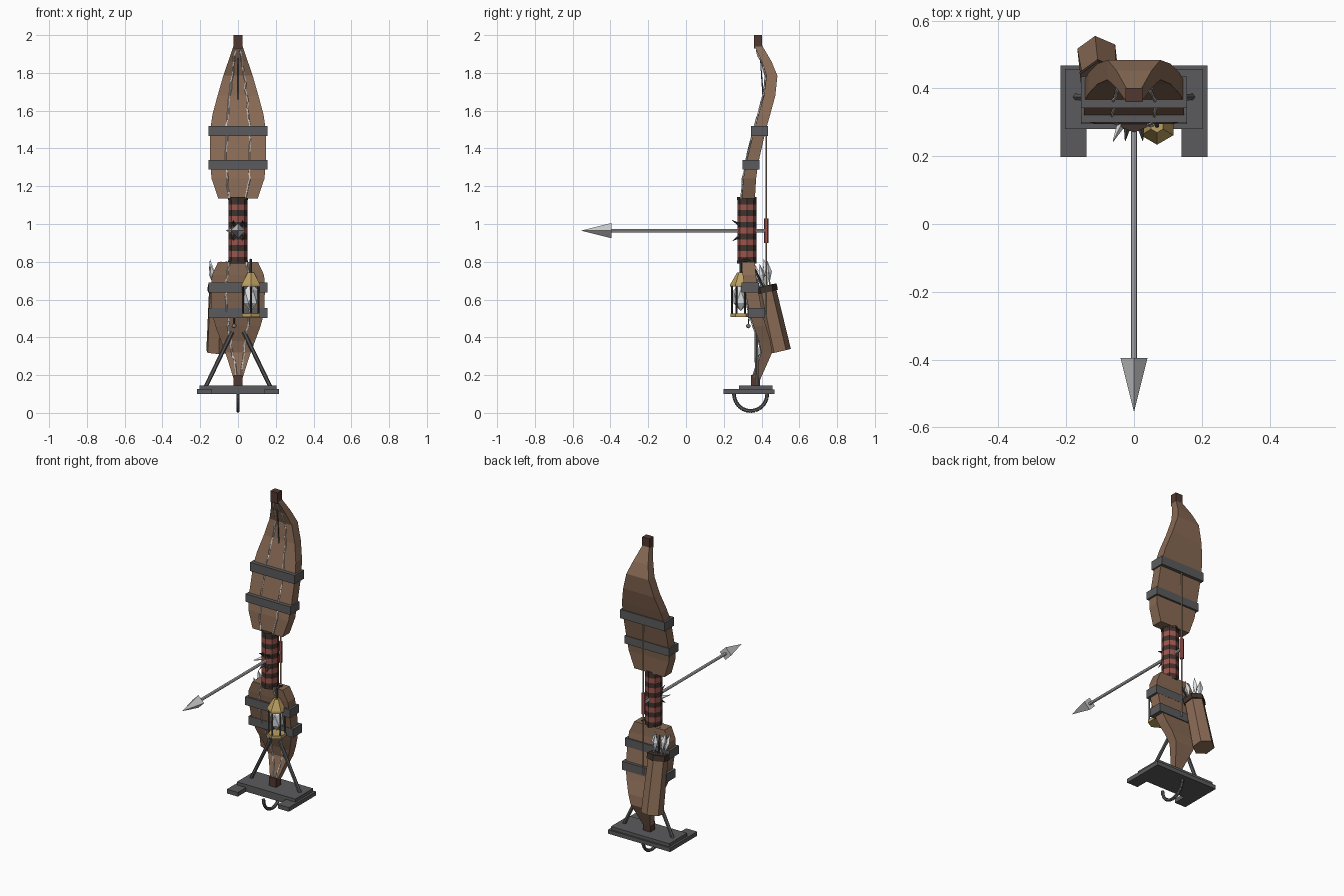
import bpy, bmesh, math, random
from mathutils import Vector, Matrix

if "Cube" in bpy.data.objects:
    bpy.data.objects.remove(bpy.data.objects["Cube"])

random.seed(4)


def mat(name, r, g, b):
    m = bpy.data.materials.new(name)
    m.diffuse_color = (r, g, b, 1)
    m.use_nodes = True
    m.node_tree.nodes["Principled BSDF"].inputs["Base Color"].default_value = m.diffuse_color
    return m


WOOD = mat("brown wood", 0.25, 0.145, 0.09)
DARK = mat("dark brown leather", 0.05, 0.032, 0.026)
TIP = mat("reddish dark wood", 0.085, 0.04, 0.03)
RED = mat("red cloth", 0.33, 0.09, 0.075)
IRON = mat("dark iron", 0.105, 0.105, 0.11)
BLACK = mat("blackened iron", 0.05, 0.05, 0.053)
STEEL = mat("light steel", 0.6, 0.6, 0.61)
GOLD = mat("brass", 0.5, 0.35, 0.12)
WHITE = mat("pale feather", 0.8, 0.82, 0.84)
CORD = mat("tan cord", 0.45, 0.38, 0.25)


def finish(name, bm, *mats):
    bmesh.ops.recalc_face_normals(bm, faces=bm.faces)
    me = bpy.data.meshes.new(name)
    bm.to_mesh(me)
    bm.free()
    for m in mats:
        me.materials.append(m)
    ob = bpy.data.objects.new(name, me)
    bpy.context.collection.objects.link(ob)
    return ob


def add_box(bm, lo, hi):
    lo, hi = Vector(lo), Vector(hi)
    bmesh.ops.create_cube(bm, size=1, matrix=Matrix.Translation((lo + hi) / 2) @ Matrix.Diagonal((*(hi - lo), 1)))


def box(name, lo, hi, m):
    bm = bmesh.new()
    add_box(bm, lo, hi)
    return finish(name, bm, m)


def rods(name, segs, m, n=6):
    """Cones or cylinders, each given as (start, end, start radius, end radius)."""
    bm = bmesh.new()
    for a, b, r1, r2 in segs:
        a, b = Vector(a), Vector(b)
        d = b - a
        rot = d.to_track_quat('Z', 'Y').to_matrix().to_4x4()
        bmesh.ops.create_cone(bm, cap_ends=True, segments=n, radius1=r1, radius2=r2, depth=d.length,
                              matrix=Matrix.Translation((a + b) / 2) @ rot)
    return finish(name, bm, m)


def path(name, pts, r, m, n=6):
    return rods(name, [(a, b, r, r) for a, b in zip(pts, pts[1:])], m, n)


# Bow limbs: (z, centre y, half width, half thickness)
UPPER = [(1.135, .33, .105, .035), (1.24, .337, .14, .034), (1.32, .35, .147, .032), (1.5, .392, .147, .031),
         (1.58, .415, .135, .031), (1.68, .443, .108, .03), (1.785, .455, .078, .029), (1.86, .427, .052, .026),
         (1.95, .38, .022, .02)]
LOWER = [(.80, .33, .105, .035), (.73, .335, .138, .035), (.66, .345, .143, .035), (.53, .37, .138, .034),
         (.46, .39, .12, .033), (.38, .417, .09, .031), (.32, .427, .068, .029), (.26, .405, .048, .025),
         (.17, .37, .02, .02)]


def limb(name, rows):
    bm = bmesh.new()
    loops = []
    for z, y, w, t in rows:
        loops.append([bm.verts.new((sx * w, y + sy * t, z))
                      for sx, sy in ((-1, -1), (1, -1), (1, 1), (-1, 1))])
    for a, b in zip(loops, loops[1:]):
        for i in range(4):
            j = (i + 1) % 4
            bm.faces.new((a[i], a[j], b[j], b[i]))
    bm.faces.new(loops[0])
    bm.faces.new(loops[-1])
    finish(name, bm, WOOD)


def strand(name, rows, side):
    """Jagged wire running down the front face of a limb."""
    pts = []
    for a, b in zip(rows, rows[1:]):
        for k in range(3):
            z, y, w, t = (p + (q - p) * k / 3 for p, q in zip(a, b))
            pts.append((side * w * .42 + random.uniform(-.005, .005), y - t - random.uniform(0, .006), z))
    path(name, pts, .0045, STEEL, 4)


for label, rows in (("upper", UPPER), ("lower", LOWER)):
    limb(label + "_limb", rows)
    for s, word in ((-1, "left"), (1, "right")):
        strand(f"{label}_{word}_strand", rows, s)
rods("upper_centre_spike", [((0, .41, 1.65), (0, .392, 1.90), .004, .002)], IRON, 4)
box("upper_tip", (-.025, .36, 1.93), (.025, .402, 2.0), TIP)
box("lower_tip", (-.025, .345, .14), (.025, .392, .20), TIP)

# Metal bands round the limbs
for i, (z0, z1, y0, y1) in enumerate([(1.465, 1.52, .343, .435), (1.288, 1.338, .299, .39),
                                      (.638, .69, .295, .385), (.502, .555, .328, .418)]):
    box(f"limb_band_{i + 1}", (-.156, y0, z0), (.156, y1, z1), IRON)

# Grip with alternating wraps, collars at both ends
GY = .322
n = 11
h = (1.135 - .795) / n
for word, m, par in (("dark", DARK, 0), ("red", RED, 1)):
    rods(f"grip_{word}_wraps", [((0, GY, .795 + i * h), (0, GY, .795 + (i + 1) * h), .05, .05)
                                for i in range(n) if i % 2 == par], m, 8)
rods("grip_collars", [((0, GY, z), (0, GY, z + .016), .052, .052) for z in (.79, 1.127)], DARK, 8)

# Claws where the arrow leaves the grip
rods("dark_claws", [((x, .285, .965 + s * .03), (x * 1.3, .245, .965 + s * .055), .01, .001)
                    for x in (-.02, .02) for s in (-1, 1)], BLACK, 4)
rods("pale_claw", [((-.035, .30, .965), (-.062, .243, .965), .014, .001)], WHITE, 4)

# String and its red nocking wrap
rods("bowstring", [((0, .425, .52), (0, .425, 1.49), .0045, .0045)], CORD)
rods("string_wrap", [((0, .425, .90), (0, .425, 1.03), .012, .012)], RED)

# Nocked arrow
rods("arrow_shaft", [((0, -.41, .965), (0, .43, .965), .009, .009)], STEEL, 8)
rods("arrow_head", [((0, -.395, .965), (0, -.555, .965), .04, 0)], STEEL, 4)

# Lantern hanging in front of the lower limb
LX, LY = .068, .29
ring = [(LX + .047 * math.cos(k * math.pi / 3 + .52), LY + .047 * math.sin(k * math.pi / 3 + .52)) for k in range(6)]
rods("lantern_base", [((LX, LY, .507), (LX, LY, .525), .055, .055)], GOLD)
rods("lantern_roof", [((LX, LY, .668), (LX, LY, .68), .056, .056),
                      ((LX, LY, .68), (LX, LY, .742), .056, .02)], GOLD)
rods("lantern_posts", [((x, y, .52), (x, y, .67), .005, .005) for x, y in ring], BLACK, 4)
path("lantern_hanger", [(LX, LY, .735), (LX, LY, .80), (LX, .31, .81), (LX, .34, .80)], .007, BLACK)
bm = bmesh.new()
bmesh.ops.create_icosphere(bm, subdivisions=1, radius=.044,
                           matrix=Matrix.Translation((LX, LY, .615)) @ Matrix.Diagonal((1, 1, 1.75, 1)))
finish("lantern_crystal", bm, WHITE)

# Small pendant under the lower band
rods("pendant_cord", [((-.02, .33, .46), (-.02, .335, .53), .003, .003)], BLACK, 4)
bm = bmesh.new()
bmesh.ops.create_icosphere(bm, subdivisions=1, radius=.013, matrix=Matrix.Translation((-.02, .33, .46)))
finish("pendant_ball", bm, STEEL)

# Leaning quiver with arrows
QB, QT = Vector((-.108, .492, .325)), Vector((-.10, .42, .65))
ax = (QT - QB).normalized()
rods("quiver_body", [(QB, QT, .065, .058)], WOOD)
rods("quiver_rim", [(QT - ax * .012, QT + ax * .022, .066, .066)], DARK)
shafts, vanes = [], []
for k in range(5):
    a = k * math.tau / 5
    p = QT + Vector((.032 * math.cos(a), .028 * math.sin(a), 0))
    d = (ax + Vector((.12 * math.cos(a) - .06, .12 * math.sin(a), 0))).normalized()
    top = p + d * (.145 + .012 * (k % 3))
    shafts.append((p - d * .05, top - d * .05, .004, .004))
    # leaf-shaped feather made of two cones
    vanes += [(top - d * .105, top - d * .06, .004, .018), (top - d * .06, top, .018, 0)]
rods("quiver_arrow_shafts", shafts, STEEL, 4)
rods("quiver_arrow_feathers", vanes, WHITE, 4)
rods("quiver_straps", [((x, .345, .80), (x * 1.6, .41, .665), .006, .006) for x in (-.04, -.06)], BLACK, 4)

# Stand: U-shaped foot plate, upper plate, splayed struts and hook
bm = bmesh.new()
add_box(bm, (-.217, .28, .10), (.217, .468, .125))
for s in (-1, 1):
    add_box(bm, (min(s * .14, s * .217), .198, .10), (max(s * .14, s * .217), .281, .126))
finish("stand_foot_plate", bm, IRON)
box("stand_upper_plate", (-.204, .28, .12), (.204, .458, .145), IRON)
rods("stand_struts", [((s * .175, .375, .13), (s * .03, .372, .43), .011, .011) for s in (-1, 1)], IRON)
path("stand_hook", [(0, .342 + .088 * math.cos(a), .10 - .09 * math.sin(a))
                    for a in (math.pi * k / 12 for k in range(13))], .01, IRON)
